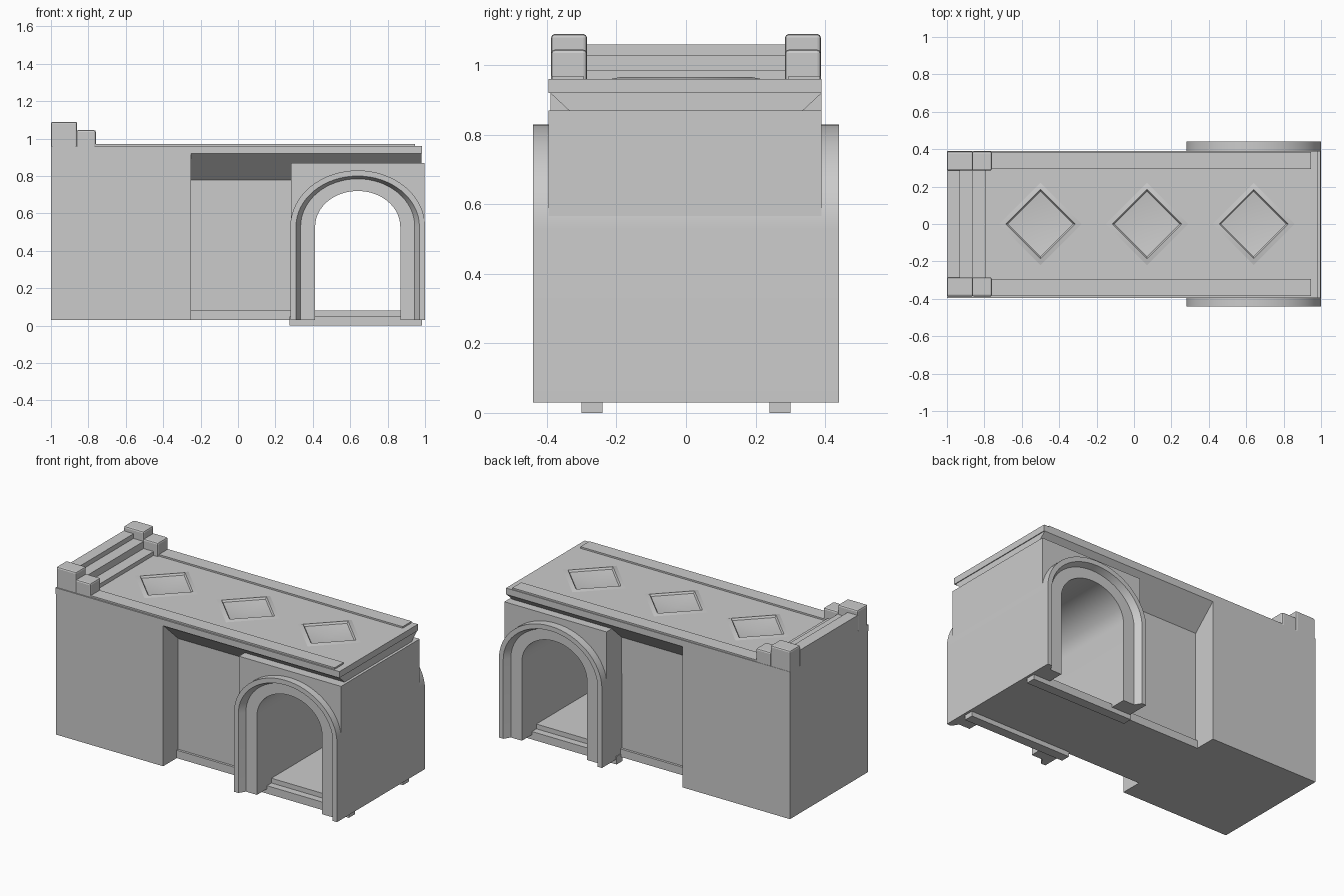
import bpy, bmesh, math

if "Cube" in bpy.data.objects:
    bpy.data.objects.remove(bpy.data.objects["Cube"])

stone = bpy.data.materials.new("grey_stone")
stone.use_nodes = True
GREY = (0.6, 0.6, 0.6, 1)
stone.diffuse_color = GREY
stone.node_tree.nodes["Principled BSDF"].inputs["Base Color"].default_value = GREY


def finish(name, bm, smooth=None):
    bmesh.ops.recalc_face_normals(bm, faces=bm.faces)
    mesh = bpy.data.meshes.new(name)
    bm.to_mesh(mesh)
    bm.free()
    mesh.materials.append(stone)
    ob = bpy.data.objects.new(name, mesh)
    bpy.context.collection.objects.link(ob)
    if smooth:
        bpy.ops.object.select_all(action='DESELECT')
        ob.select_set(True)
        bpy.context.view_layer.objects.active = ob
        bpy.ops.object.shade_smooth_by_angle(angle=math.radians(smooth))
    return ob


def prism(name, points, offset):
    """Extrude a closed outline along an offset."""
    bm = bmesh.new()
    face = bm.faces.new([bm.verts.new(p) for p in points])
    new = bmesh.ops.extrude_face_region(bm, geom=[face])["geom"]
    bm.faces.new([v for v in face.verts]) if not face.is_valid else None
    bmesh.ops.translate(bm, vec=offset, verts=[g for g in new if isinstance(g, bmesh.types.BMVert)])
    return finish(name, bm)


def box(name, x, y, z, bevel=0):
    pts = [(x[0], y[0], z[0]), (x[1], y[0], z[0]), (x[1], y[1], z[0]), (x[0], y[1], z[0])]
    ob = prism(name, pts, (0, 0, z[1] - z[0]))
    if bevel:
        mod = ob.modifiers.new("soft_edges", 'BEVEL')
        mod.width = bevel
        mod.segments = 2
    return ob


# Main block, recessed middle wall and plinth
box("main_block", (-1, -0.25), (-0.39, 0.39), (0.03, 0.925))
box("recessed_wall", (-0.25, 0.30), (-0.24, 0.24), (0.03, 0.925))
box("plinth", (-0.25, 0.98), (-0.255, 0.255), (0.03, 0.08))
for side, s in (("front", -1), ("back", 1)):
    box(side + "_threshold", (0.275, 0.985), sorted((s * 0.24, s * 0.30)), (0, 0.05))

# Sloping eaves under the roof
eave = [(-0.25, y, z) for y, z in ((-0.24, 0.78), (0.24, 0.78), (0.39, 0.92), (-0.39, 0.92))]
prism("eaves", eave, (1.23, 0, 0))

# Roof slab with diamond hollows
roof = box("roof_slab", (-1, 0.985), (-0.395, 0.39), (0.92, 0.96))
DIAMONDS = (-0.5, 0.07, 0.64)


def diamond(cx, r, z):
    return [(cx + r, 0, z), (cx, r, z), (cx - r, 0, z), (cx, -r, z)]


for cx in DIAMONDS:
    cutter = prism("diamond_cutter", diamond(cx, 0.19, 0.93), (0, 0, 0.1))
    cutter.hide_render = True
    cutter.hide_viewport = True
    mod = roof.modifiers.new("hollow", 'BOOLEAN')
    mod.operation = 'DIFFERENCE'
    mod.solver = 'EXACT'
    mod.object = cutter
    # Raised rim falling to a shallow dish
    bm = bmesh.new()
    rings = [[bm.verts.new(p) for p in diamond(cx, r, z)]
             for r, z in ((0.225, 0.959), (0.185, 0.967), (0.175, 0.955))]
    centre = bm.verts.new((cx, 0, 0.932))
    for i in range(4):
        j = (i + 1) % 4
        for a, b in zip(rings, rings[1:]):
            bm.faces.new((a[i], a[j], b[j], b[i]))
        bm.faces.new((rings[-1][i], rings[-1][j], centre))
    finish("diamond_panel", bm, 30)

# Kerbs, end posts and steps
for side, s in (("front", -1), ("back", 1)):
    box(side + "_kerb", (-0.77, 0.945), sorted((s * 0.295, s * 0.385)), (0.95, 0.97))
    for part, x, top in (("tall_post", (-1, -0.86), 1.09), ("short_post", (-0.865, -0.76), 1.045)):
        box(side + "_" + part, x, sorted((s * 0.285, s * 0.388)), (0.93, top), 0.01)
for i, (x, top) in enumerate(((-0.93, 1.06), (-0.86, 1.03), (-0.79, 0.985))):
    box("end_step_%d" % (i + 1), (-1, x), (-0.29, 0.29), (0.95, top))

# Arched end: surround and tunnel lofted as one skin
CX, SPRING, BASE, SEG = 0.64, 0.53, 0.03, 32


def arch(half, top, y):
    pts = [(CX + half, y, BASE)]
    for i in range(SEG + 1):
        a = math.pi * i / SEG
        pts.append((CX + half * math.cos(a), y, SPRING + (top - SPRING) * math.sin(a)))
    return pts + [(CX - half, y, BASE)]


front = [(0.36, 0.83, -0.38), (0.36, 0.83, -0.44), (0.33, 0.80, -0.44),
         (0.305, 0.785, -0.40), (0.2275, 0.72, -0.40)]
sections = front + [(h, t, -y) for h, t, y in reversed(front)]
bm = bmesh.new()
rows = [[bm.verts.new(p) for p in arch(*s)] for s in sections]
for a, b in zip(rows, rows[1:] + rows[:1]):
    for i in range(len(a) - 1):
        bm.faces.new((a[i], a[i + 1], b[i + 1], b[i]))
for end in (0, -1):
    bm.faces.new([row[end] for row in rows])
finish("arch_surround", bm, 30)

# Wall around the arch
outline = arch(0.26, 0.74, -0.395) + [(0.283, -0.395, BASE), (0.283, -0.395, 0.87),
                                      (0.997, -0.395, 0.87), (0.997, -0.395, BASE)]
prism("arch_wall", outline, (0, 0.785, 0))
